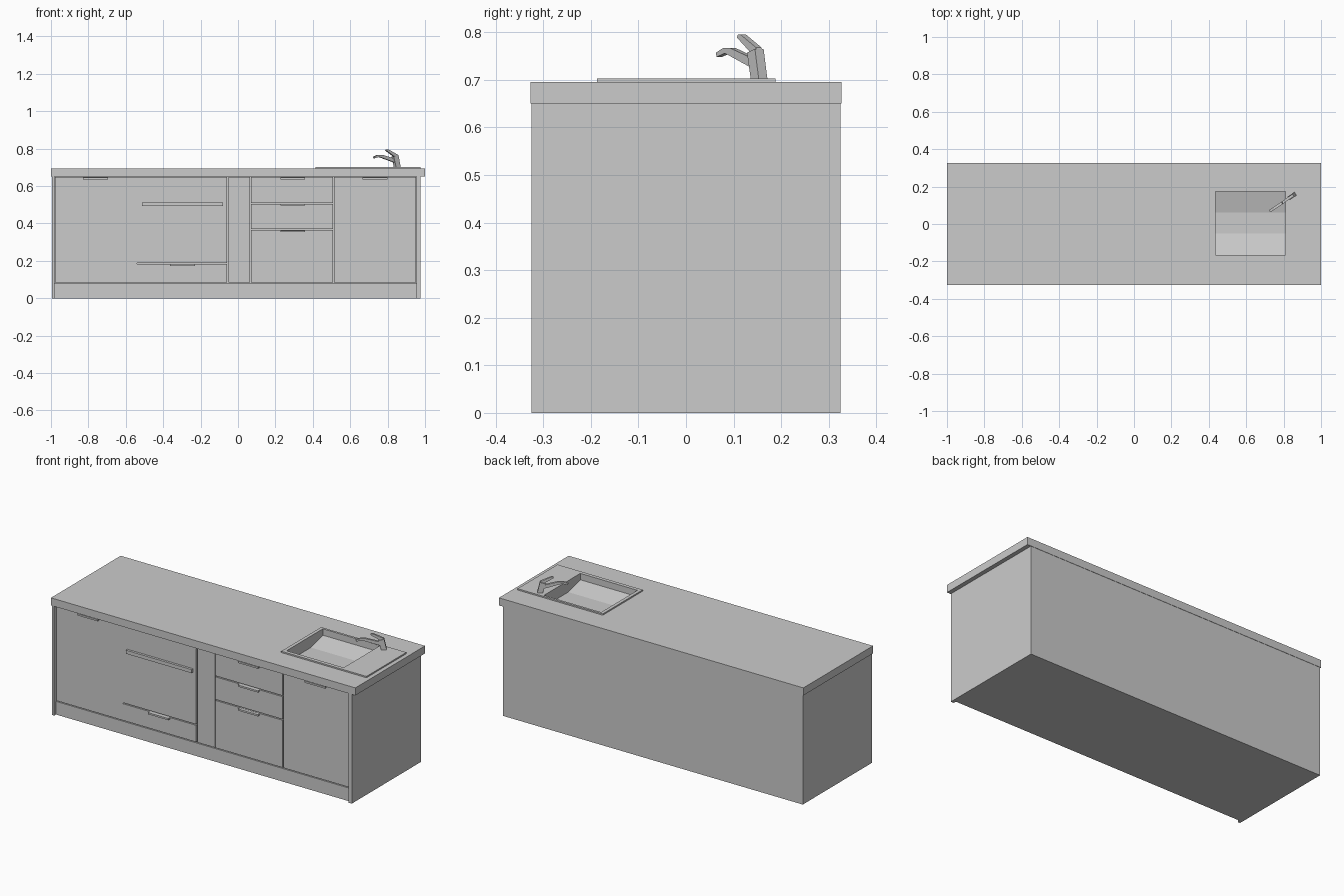
import bpy, bmesh
from mathutils import Vector

if "Cube" in bpy.data.objects:
    bpy.data.objects.remove(bpy.data.objects["Cube"])


def finish(name, bm):
    bmesh.ops.recalc_face_normals(bm, faces=bm.faces[:])
    mesh = bpy.data.meshes.new(name)
    bm.to_mesh(mesh)
    bm.free()
    ob = bpy.data.objects.new(name, mesh)
    bpy.context.collection.objects.link(ob)
    return ob


def prism(name, pts, origin, u, v, w):
    """Closed profile pts in the (u, v) plane, extruded along w."""
    origin, u, v, w = map(Vector, (origin, u, v, w))
    bm = bmesh.new()
    face = bm.faces.new([bm.verts.new(origin + u * a + v * b) for a, b in pts])
    ext = bmesh.ops.extrude_face_region(bm, geom=[face])["geom"]
    new = [g for g in ext if isinstance(g, bmesh.types.BMVert)]
    bmesh.ops.translate(bm, verts=new, vec=w)
    return finish(name, bm)


def box(name, x0, x1, y0, y1, z0, z1):
    pts = [(x0, z0), (x1, z0), (x1, z1), (x0, z1)]
    return prism(name, pts, (0, y0, 0), (1, 0, 0), (0, 0, 1), (0, y1 - y0, 0))


def frame(name, outer, inner, z0, z1):
    """Rectangular slab with a rectangular hole; rects are x0, x1, y0, y1."""
    bm = bmesh.new()

    def ring(r, z):
        x0, x1, y0, y1 = r
        return [bm.verts.new((x, y, z)) for x, y in
                ((x0, y0), (x1, y0), (x1, y1), (x0, y1))]
    loops = [ring(outer, z0), ring(outer, z1), ring(inner, z1), ring(inner, z0)]
    for k in range(4):
        a, b = loops[k], loops[(k + 1) % 4]
        for i in range(4):
            j = (i + 1) % 4
            bm.faces.new((a[i], a[j], b[j], b[i]))
    return finish(name, bm)


TOP, DECK, RIM = 0.65, 0.695, 0.703
DOOR_Y, BACKING_Y = -0.308, -0.295
BOWL = (0.435, 0.81, -0.165, 0.175)

# Carcass
box("side_panel_left", -0.995, -0.98, -0.325, 0.325, 0, TOP)
box("side_panel_right", 0.955, 0.975, -0.325, 0.325, 0, TOP)
box("back_panel", -0.98, 0.955, 0.305, 0.325, 0, TOP)
box("bottom_panel", -0.98, 0.955, BACKING_Y, 0.305, 0, 0.02)
box("front_backing", -0.98, 0.955, BACKING_Y, -0.285, 0.02, TOP)
box("plinth", -0.98, 0.955, DOOR_Y, BACKING_Y, 0, 0.078)

# Worktop and sink
frame("worktop", (-1, 1, -0.327, 0.327), BOWL, TOP, DECK)
frame("sink_rim", (0.415, 0.975, -0.187, 0.188), BOWL, DECK, RIM)

# Sink bowl: open trough with a three-facet floor
bm = bmesh.new()
profile = [(-0.165, RIM), (-0.165, 0.665), (-0.052, 0.635),
           (0.062, 0.635), (0.175, 0.665), (0.175, RIM)]
ends = [[bm.verts.new((x, y, z)) for y, z in profile] for x in BOWL[:2]]
for i in range(5):
    bm.faces.new((ends[0][i], ends[1][i], ends[1][i + 1], ends[0][i + 1]))
for end in ends:
    bm.faces.new(end)
bowl = finish("sink_bowl", bm)
if bowl.data.polygons[1].normal.z < 0:
    bowl.data.flip_normals()

# Large left front with the slit above its lower drawer
prism("oven_front",
      [(-0.978, 0.083), (-0.06, 0.083), (-0.06, 0.182), (-0.54, 0.182),
       (-0.54, 0.188), (-0.06, 0.188), (-0.06, 0.649), (-0.978, 0.649)],
      (0, DOOR_Y, 0), (1, 0, 0), (0, 0, 1), (0, BACKING_Y - DOOR_Y, 0))

# Other doors and drawers
for name, x0, x1, z0, z1 in [
        ("filler_panel", -0.05, 0.063, 0.083, 0.649),
        ("drawer_bottom", 0.069, 0.508, 0.083, 0.364),
        ("drawer_middle", 0.069, 0.508, 0.370, 0.504),
        ("drawer_top", 0.069, 0.508, 0.510, 0.649),
        ("sink_door", 0.514, 0.952, 0.083, 0.649)]:
    box(name, x0, x1, DOOR_Y, BACKING_Y, z0, z1)

# Handles
for name, x, z in [
        ("left_door_handle", -0.762, 0.641), ("top_drawer_handle", 0.292, 0.641),
        ("middle_drawer_handle", 0.292, 0.5), ("bottom_drawer_handle", 0.292, 0.358),
        ("sink_door_handle", 0.732, 0.641), ("oven_drawer_handle", -0.297, 0.178)]:
    box(name, x - 0.066, x + 0.066, -0.325, DOOR_Y, z - 0.005, z + 0.005)
box("oven_bar_handle", -0.512, -0.08, -0.322, DOOR_Y, 0.492, 0.513)

# Mixer tap, set diagonally and pointing at the bowl
d = Vector((-0.83, -0.56, 0)).normalized()
side = Vector((-d.y, d.x, 0))
for name, half, pts in [
        ("tap_body", 0.011, [(-0.014, RIM), (0.016, RIM), (0.03, 0.757), (0.0, 0.765)]),
        ("tap_spout", 0.007, [(0.015, 0.738), (0.028, 0.755), (0.105, 0.767),
                              (0.122, 0.767), (0.152, 0.757), (0.148, 0.748),
                              (0.115, 0.756), (0.1, 0.752), (0.02, 0.726)][:1]
         + [(0.02, 0.748), (0.035, 0.75), (0.1, 0.767), (0.125, 0.767),
            (0.153, 0.757), (0.15, 0.748), (0.12, 0.756), (0.1, 0.75), (0.015, 0.724)]),
        ("tap_lever", 0.007, [(0.0, 0.764), (0.025, 0.759), (0.074, 0.789),
                              (0.07, 0.795), (0.06, 0.795), (0.002, 0.768)])]:
    prism(name, pts, Vector((0.852, 0.154, 0)) - side * half, d, (0, 0, 1), side * half * 2)
